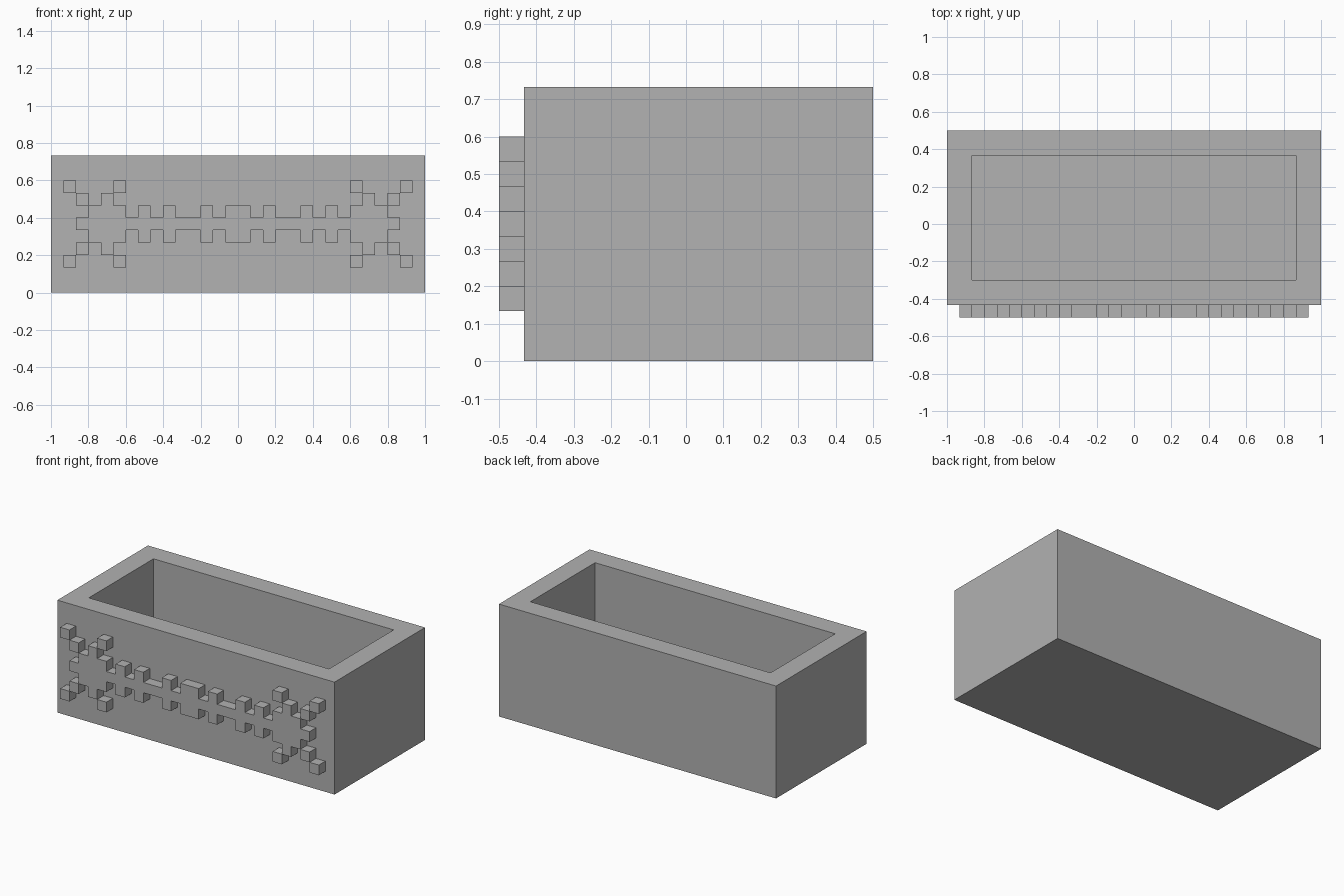
import bpy, bmesh
from mathutils import Matrix, Vector

cube = bpy.data.objects.get("Cube")
if cube:
    bpy.data.objects.remove(cube, do_unlink=True)

U = 1 / 15                      # block unit
WIDTH, DEPTH, HEIGHT = 30 * U, 14 * U, 11 * U
WALL = 2 * U
FRONT = -6.5 * U                # outer face of the front wall
BACK = 7.5 * U

stone = bpy.data.materials.new("stone_grey")
stone.use_nodes = True
colour = (0.445, 0.445, 0.445, 1)
stone.diffuse_color = colour
bsdf = next(n for n in stone.node_tree.nodes if n.type == 'BSDF_PRINCIPLED')
bsdf.inputs["Base Color"].default_value = colour


def add_object(name, bm):
    mesh = bpy.data.meshes.new(name)
    bm.to_mesh(mesh)
    bm.free()
    mesh.materials.append(stone)
    obj = bpy.data.objects.new(name, mesh)
    bpy.context.collection.objects.link(obj)
    return obj


# Open trough: a box with its top inset and pushed down
bm = bmesh.new()
centre = Vector((0, (FRONT + BACK) / 2, HEIGHT / 2))
size = Vector((WIDTH, BACK - FRONT, HEIGHT, 1))
bmesh.ops.create_cube(bm, size=1, matrix=Matrix.Translation(centre) @ Matrix.Diagonal(size))
bm.normal_update()
top = max(bm.faces, key=lambda f: f.normal.z)
bmesh.ops.inset_region(bm, faces=[top], thickness=WALL, use_even_offset=True)
pushed = bmesh.ops.extrude_discrete_faces(bm, faces=[top])["faces"][0]
bmesh.ops.translate(bm, verts=pushed.verts, vec=(0, 0, WALL - HEIGHT))
add_object("trough", bm)

# Raised relief: columns of the right half by distance from the middle row
relief_rows = {
    0: range(0, 13),
    1: (0, 2, 5, 7, 9, 10, 11),
    2: (10, 12),
    3: (9, 13),
}
cells = {(side, row) for dist, cols in relief_rows.items() for c in cols
         for side in (c, -c - 1) for row in (5 + dist, 5 - dist)}

bm = bmesh.new()
for col, row in sorted(cells):
    corners = ((col, row), (col + 1, row), (col + 1, row + 1), (col, row + 1))
    bm.faces.new([bm.verts.new((x * U, FRONT, z * U)) for x, z in corners])
bmesh.ops.remove_doubles(bm, verts=bm.verts[:], dist=U / 100)
bm.normal_update()
raised = bmesh.ops.extrude_face_region(bm, geom=bm.faces[:])["geom"]
bmesh.ops.translate(bm, verts=[g for g in raised if isinstance(g, bmesh.types.BMVert)],
                    vec=(0, -U, 0))
bm.normal_update()
add_object("front_relief", bm)
